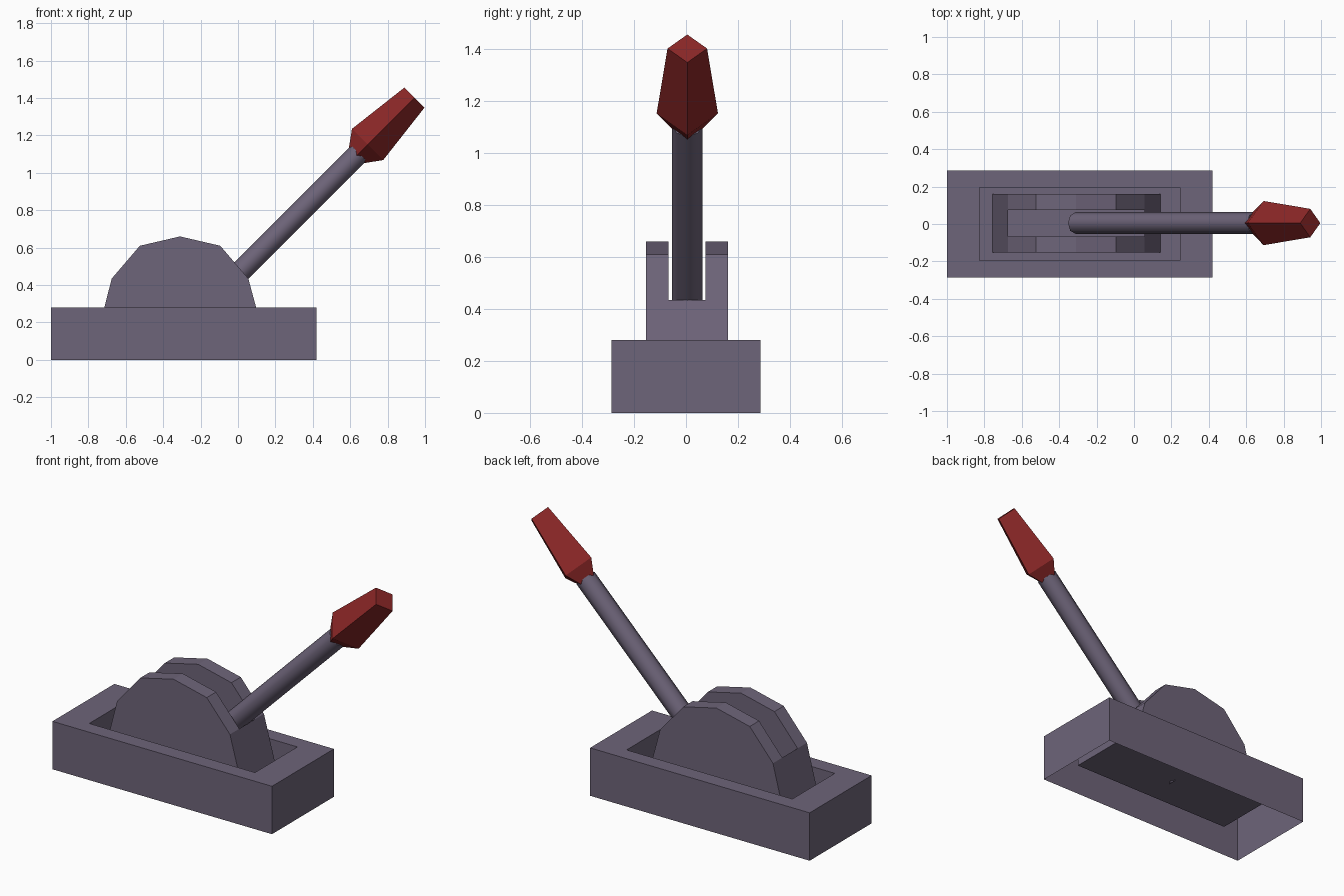
import bpy
import bmesh
import math
from mathutils import Matrix

if "Cube" in bpy.data.objects:
    bpy.data.objects.remove(bpy.data.objects["Cube"])


def material(name, color):
    m = bpy.data.materials.new(name)
    m.diffuse_color = (*color, 1.0)
    m.use_nodes = True
    m.node_tree.nodes["Principled BSDF"].inputs["Base Color"].default_value = m.diffuse_color
    return m


METAL = material("purple grey metal", (0.155, 0.128, 0.192))
RED = material("dark red grip", (0.26, 0.02, 0.02))


def finish(bm, name, mat):
    mesh = bpy.data.meshes.new(name)
    bm.to_mesh(mesh)
    bm.free()
    mesh.materials.append(mat)
    obj = bpy.data.objects.new(name, mesh)
    bpy.context.collection.objects.link(obj)
    return obj


def loft(name, rings, mat, cap_start=True, cap_end=True):
    """Skin a list of counter-clockwise rings, from bottom to top."""
    bm = bmesh.new()
    rows = [[bm.verts.new(p) for p in ring] for ring in rings]
    n = len(rows[0])
    for a, b in zip(rows, rows[1:]):
        for i in range(n):
            j = (i + 1) % n
            bm.faces.new((a[i], a[j], b[j], b[i]))
    if cap_start:
        bm.faces.new(rows[0][::-1])
    if cap_end:
        bm.faces.new(rows[-1])
    return finish(bm, name, mat)


def rect(x0, x1, y, z):
    return [(x0, -y, z), (x1, -y, z), (x1, y, z), (x0, y, z)]


def circle(sides, r, z):
    return [(r * math.cos(math.tau * i / sides),
             r * math.sin(math.tau * i / sides), z) for i in range(sides)]


FLOOR = 0.115

# Base: open underneath, with a sunken tray in the top
loft("base_box", [rect(-1.0, 0.42, 0.286, 0),
                  rect(-1.0, 0.42, 0.286, 0.28),
                  rect(-0.825, 0.247, 0.196, 0.28),
                  rect(-0.825, 0.247, 0.196, FLOOR)], METAL, cap_start=False)

# Slotted dome: two faceted cheeks joined by sloping end panels
profile = [(-0.757, FLOOR), (-0.675, 0.435), (-0.525, 0.61), (-0.31, 0.66),
           (-0.095, 0.61), (0.055, 0.435), (0.142, FLOOR)]
YC, OUTER, INNER = 0.004, 0.157, 0.071
bm = bmesh.new()
inner_rows = []
for side in (-1, 1):
    out = [bm.verts.new((x, YC + side * OUTER, z)) for x, z in profile]
    inn = [bm.verts.new((x, YC + side * INNER, z)) for x, z in profile]
    bm.faces.new(out)
    bm.faces.new(inn)
    for i in range(len(profile) - 1):
        bm.faces.new((out[i], out[i + 1], inn[i + 1], inn[i]))
    inner_rows.append(inn)
a, b = inner_rows
for i in (0, len(profile) - 2):
    bm.faces.new((a[i], a[i + 1], b[i + 1], b[i]))
bmesh.ops.recalc_face_normals(bm, faces=bm.faces[:])
finish(bm, "slotted_dome", METAL)

# Lever: round rod and four-sided grip, tilted 45 degrees to the right
tilt = Matrix.Translation((0.632, 0.005, 1.091)) @ Matrix.Rotation(math.radians(45), 4, 'Y')

rod = loft("lever_rod", [circle(8, 0.058, -1.335), circle(8, 0.058, 0.02)], METAL)
for p in rod.data.polygons:
    p.use_smooth = len(p.vertices) == 4
for e in rod.data.edges:
    # keep the end caps crisp
    z0, z1 = (rod.data.vertices[v].co.z for v in e.vertices)
    e.use_edge_sharp = abs(z0 - z1) < 1e-4
rod.matrix_world = tilt

grip = loft("lever_grip", [circle(4, 0.056, 0.0), circle(4, 0.118, 0.086),
                           circle(4, 0.076, 0.439)], RED)
grip.matrix_world = tilt
